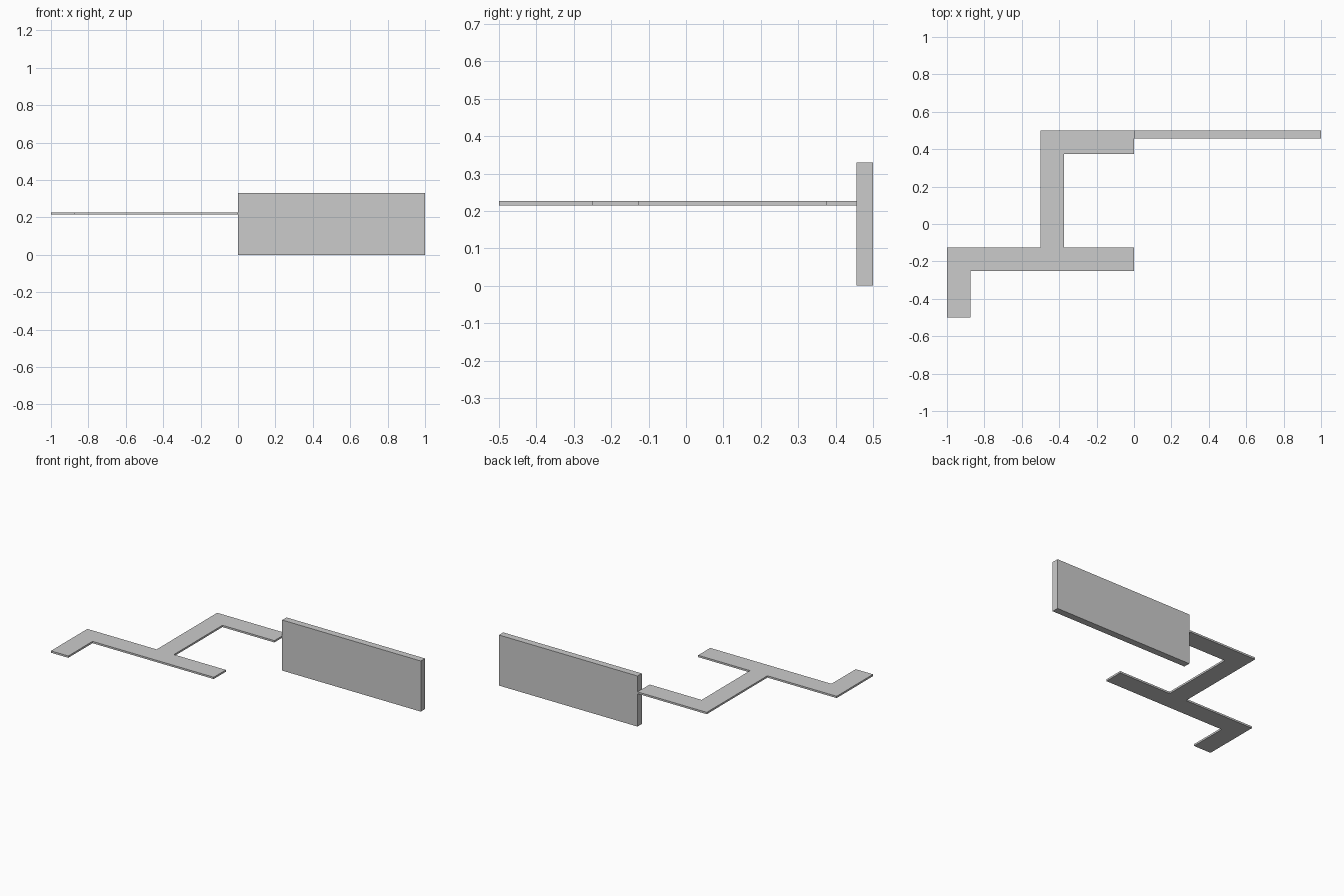
import bpy, bmesh

if "Cube" in bpy.data.objects:
    bpy.data.objects.remove(bpy.data.objects["Cube"])


def prism(name, outline, z0, z1):
    """Extrude a flat xy outline from z0 up to z1."""
    bm = bmesh.new()
    base = bm.faces.new([bm.verts.new((x, y, z0)) for x, y in outline])
    ext = bmesh.ops.extrude_face_region(bm, geom=[base])
    top = [v for v in ext["geom"] if isinstance(v, bmesh.types.BMVert)]
    bmesh.ops.translate(bm, verts=top, vec=(0, 0, z1 - z0))
    bmesh.ops.recalc_face_normals(bm, faces=bm.faces)
    mesh = bpy.data.meshes.new(name)
    bm.to_mesh(mesh)
    bm.free()
    obj = bpy.data.objects.new(name, mesh)
    bpy.context.collection.objects.link(obj)
    return obj


# Upright panel
prism("upright_panel", [(0, 0.456), (1, 0.456), (1, 0.5), (0, 0.5)], 0, 0.33)

# Thin branching plate: upper arm, stem, cross bar and end leg
prism("branching_plate", [
    (0, 0.5), (-0.5, 0.5), (-0.5, -0.125), (-1, -0.125),
    (-1, -0.5), (-0.875, -0.5), (-0.875, -0.25), (0, -0.25),
    (0, -0.125), (-0.375, -0.125), (-0.375, 0.375), (0, 0.375),
], 0.2145, 0.2265)
